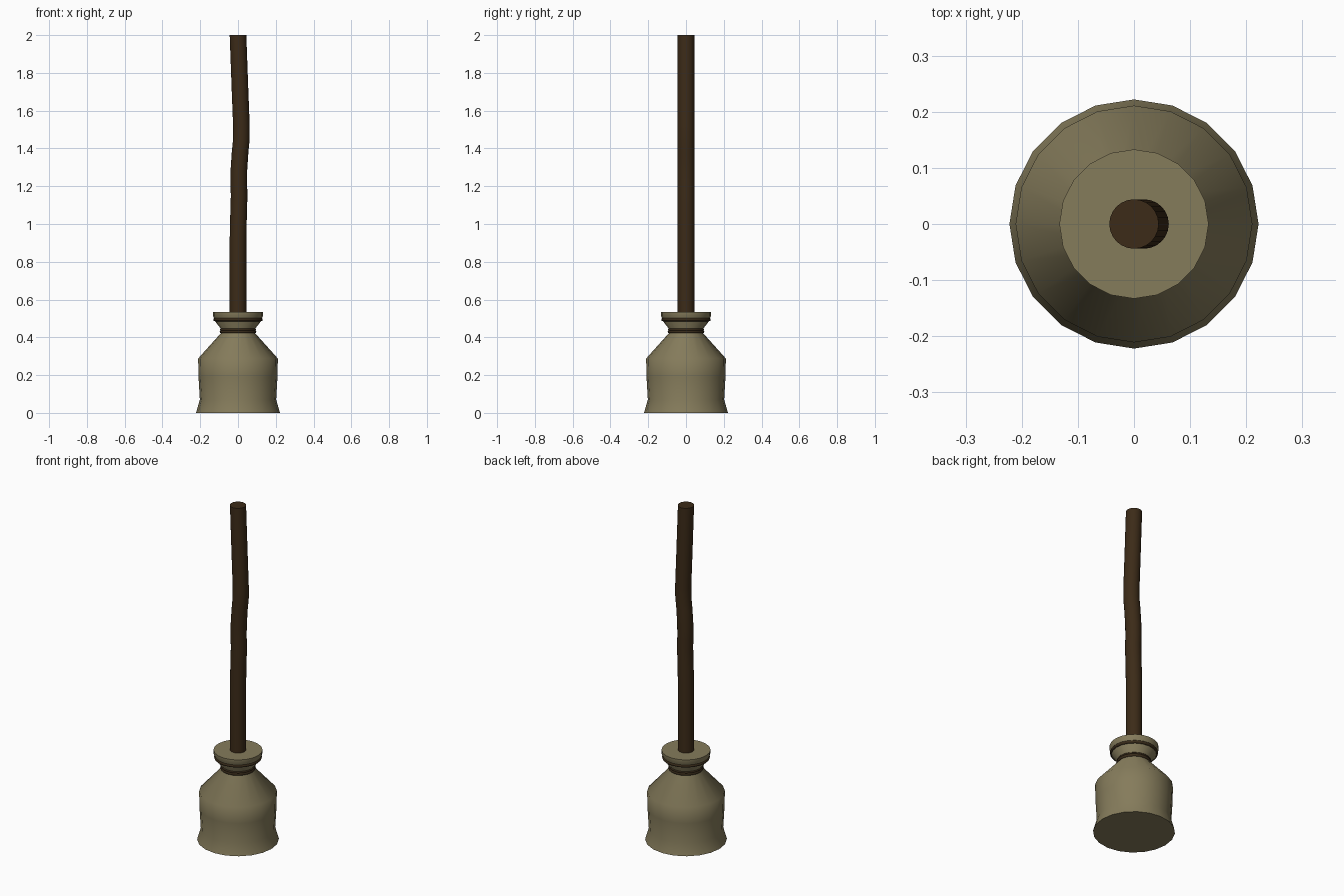
import bpy, bmesh
from math import cos, sin, tau

if "Cube" in bpy.data.objects:
    bpy.data.objects.remove(bpy.data.objects["Cube"])


def material(name, rgb):
    m = bpy.data.materials.new(name)
    m.diffuse_color = (*rgb, 1)
    m.use_nodes = True
    m.node_tree.nodes["Principled BSDF"].inputs["Base Color"].default_value = m.diffuse_color
    return m


straw = material("straw", (0.235, 0.2, 0.105))
wood = material("dark_wood", (0.045, 0.024, 0.009))
twine = material("twine", (0.04, 0.024, 0.01))


def stack(name, rings, sides, mat, closed=False):
    """Skin horizontal rings given as (x, radius, z); cap the ends or close the loop."""
    bm = bmesh.new()
    loops = [[bm.verts.new((x + r * cos(tau * i / sides), r * sin(tau * i / sides), z))
              for i in range(sides)] for x, r, z in rings]
    pairs = list(zip(loops, loops[1:]))
    if closed:
        pairs.append((loops[-1], loops[0]))
    else:
        bm.faces.new(loops[0][::-1])
        bm.faces.new(loops[-1])
    for a, b in pairs:
        for i in range(sides):
            j = (i + 1) % sides
            bm.faces.new((a[i], a[j], b[j], b[i]))
    bmesh.ops.recalc_face_normals(bm, faces=bm.faces)
    mesh = bpy.data.meshes.new(name)
    bm.to_mesh(mesh)
    bm.free()
    mesh.materials.append(mat)
    ob = bpy.data.objects.new(name, mesh)
    bpy.context.collection.objects.link(ob)
    bpy.ops.object.select_all(action='DESELECT')
    ob.select_set(True)
    bpy.context.view_layer.objects.active = ob
    bpy.ops.object.shade_smooth_by_angle(angle=0.8)
    return ob


# Straw head: flared skirt, shoulder, pinched neck and flared collar
profile = [(0.222, 0), (0.202, 0.07), (0.209, 0.19), (0.211, 0.288), (0.088, 0.425),
           (0.088, 0.442), (0.124, 0.488), (0.124, 0.498), (0.133, 0.515), (0.133, 0.535)]
stack("straw_head", [(0, r, z) for r, z in profile], 20, straw)


# Dark twine wrapped around the neck and collar
def binding(name, radius, z, tube):
    stack(name, [(0, radius + tube * cos(tau * k / 8), z + tube * sin(tau * k / 8))
                 for k in range(8)], 20, twine, closed=True)


binding("neck_binding_lower", 0.088, 0.430, 0.009)
binding("neck_binding_upper", 0.088, 0.441, 0.007)
binding("collar_binding", 0.122, 0.494, 0.009)

# Slightly crooked wooden handle
path = [(0, 0.45), (0, 0.92), (0.003, 1.05), (0.006, 1.15), (0.004, 1.22), (0.005, 1.29),
        (0.011, 1.38), (0.018, 1.45), (0.018, 1.52), (0.011, 1.7), (0, 2.0)]
stack("handle", [(x, 0.044, z) for x, z in path], 24, wood)
